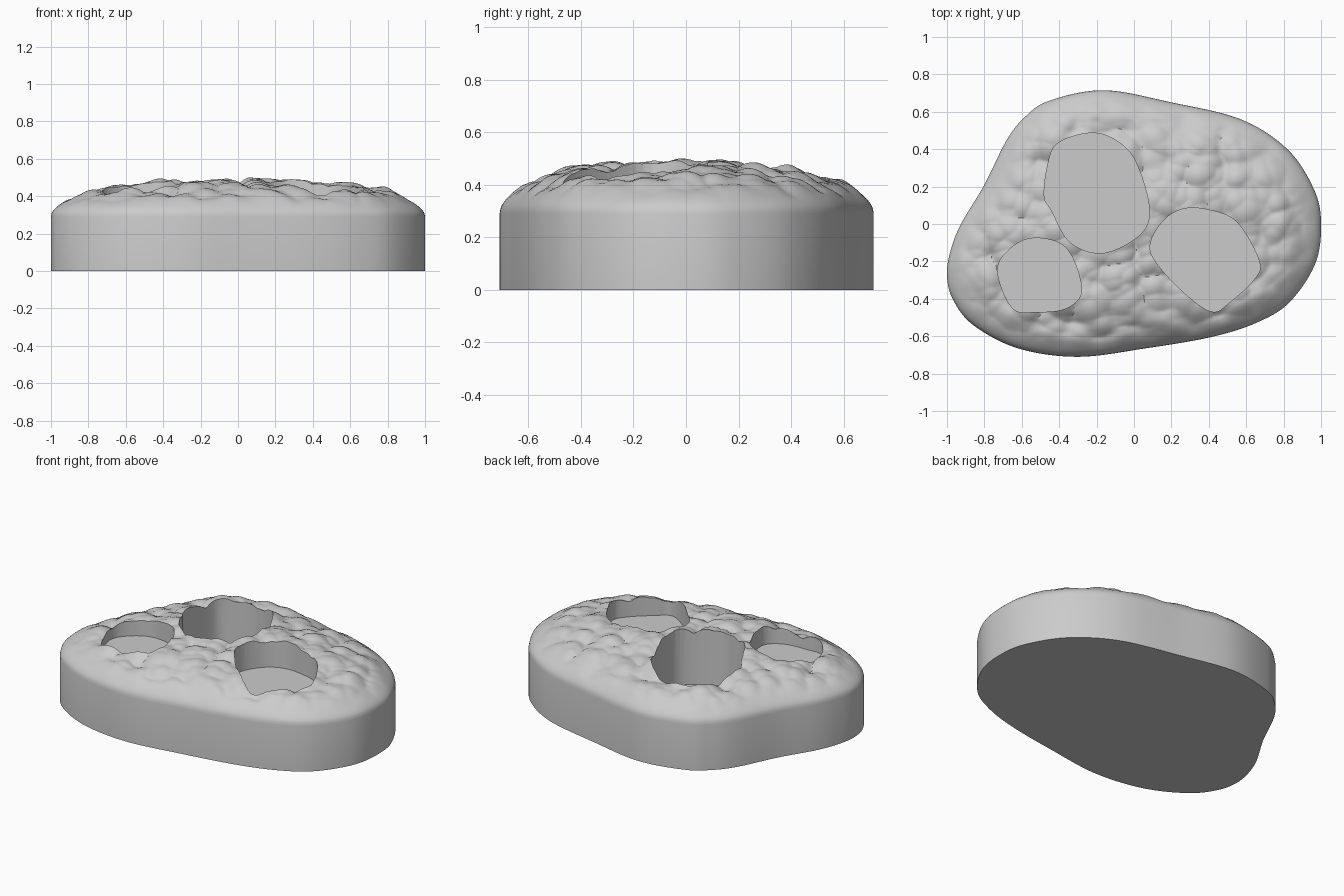
import bpy
import bmesh
import math
from mathutils import Vector, noise

default_cube = bpy.data.objects.get("Cube")
if default_cube:
    bpy.data.objects.remove(default_cube, do_unlink=True)

WALL_TOP = 0.29
DOME_HEIGHT = 0.185

# Plan outlines as control points
OUTLINE = [(-1, -.27), (-.98, -.14), (-.925, 0), (-.8, .21), (-.68, .45), (-.58, .575),
           (-.45, .66), (-.16, .715), (.2, .65), (.57, .56), (.82, .4), (.96, .19),
           (1, .01), (.97, -.21), (.83, -.42), (.65, -.53), (.41, -.605), (.06, -.665),
           (-.3, -.71), (-.62, -.665), (-.86, -.54), (-.97, -.4)]
BACK_POCKET = [(-.48, .15), (-.46, .32), (-.41, .43), (-.25, .485), (-.12, .46),
               (0, .35), (.08, .1), (.04, -.05), (-.16, -.155), (-.34, -.1), (-.44, .07)]
SMALL_POCKET = [(-.73, -.25), (-.66, -.13), (-.53, -.075), (-.36, -.13),
                (-.28, -.35), (-.36, -.45), (-.52, -.47), (-.65, -.45)]
SIDE_POCKET = [(.085, -.13), (.15, .01), (.26, .08), (.4, .075), (.55, .01),
               (.67, -.2), (.64, -.3), (.51, -.42), (.43, -.47), (.33, -.42), (.17, -.27)]


def smooth_loop(points, steps):
    """Closed Catmull-Rom curve through the control points."""
    pts = [Vector(p) for p in points]
    n = len(pts)
    loop = []
    for i in range(n):
        a, b, c, d = (pts[(i + k) % n] for k in (-1, 0, 1, 2))
        for s in range(steps):
            t = s / steps
            loop.append(0.5 * (2 * b + (c - a) * t + (2 * a - 5 * b + 4 * c - d) * t ** 2
                               + (3 * b - a - 3 * c + d) * t ** 3))
    return loop


def lumps(x, y):
    """Rounded pebbly relief made of two sizes of overlapping bumps."""
    warp = 0.03 * noise.noise(Vector((x * 4, y * 4, 3)))
    height = 0
    for scale, amount in ((6, 0.06), (10, 0.026)):
        near = noise.voronoi(Vector(((x + warp) * scale, (y - warp) * scale, 0.4)))[0][0]
        height += amount * (0.4 - near ** 2)
    return height + 0.012 * noise.noise(Vector((x * 3, y * 3, 7)))


def surface_height(x, y, t):
    dome = WALL_TOP + DOME_HEIGHT * math.sqrt(max(0, 1 - t ** 2.5))
    fade = min(1, max(0, (1 - t) / 0.22))
    return dome + lumps(x, y) * fade * fade * (3 - 2 * fade)


def new_object(name, bm):
    bmesh.ops.recalc_face_normals(bm, faces=bm.faces[:])
    mesh = bpy.data.meshes.new(name)
    bm.to_mesh(mesh)
    bm.free()
    obj = bpy.data.objects.new(name, mesh)
    bpy.context.collection.objects.link(obj)
    return obj


def bridge(bm, ring_a, ring_b):
    n = len(ring_a)
    for i in range(n):
        j = (i + 1) % n
        bm.faces.new((ring_a[i], ring_a[j], ring_b[j], ring_b[i]))


def make_stone(name):
    """Straight wall, flat base and a lumpy domed top built from rings."""
    loop = smooth_loop(OUTLINE, 12)
    bm = bmesh.new()
    base = [bm.verts.new((p.x, p.y, 0)) for p in loop]
    bm.faces.new(base)
    previous = base
    rings = 76
    for r in range(rings):
        t = 1 - (r / rings) ** 1.25     # closer rings near the rounded shoulder
        ring = [bm.verts.new((p.x * t, p.y * t, surface_height(p.x * t, p.y * t, t)))
                for p in loop]
        bridge(bm, previous, ring)
        previous = ring
    tip = bm.verts.new((0, 0, surface_height(0, 0, 0)))
    for i, v in enumerate(previous):
        bm.faces.new((v, previous[(i + 1) % len(previous)], tip))
    return new_object(name, bm)


def make_cutter(name, outline, floor):
    bm = bmesh.new()
    loop = smooth_loop(outline, 5)
    low = [bm.verts.new((p.x, p.y, floor)) for p in loop]
    high = [bm.verts.new((p.x, p.y, 0.8)) for p in loop]
    bm.faces.new(low)
    bm.faces.new(high)
    bridge(bm, low, high)
    cutter = new_object(name, bm)
    cutter.hide_render = True
    return cutter


# Single plain material
grey = bpy.data.materials.new("light_grey")
grey.use_nodes = True
colour = (0.6, 0.6, 0.6, 1)
grey.diffuse_color = colour
grey.node_tree.nodes["Principled BSDF"].inputs["Base Color"].default_value = colour

# Stone body
stone = make_stone("stone_base")
stone.data.materials.append(grey)
bpy.ops.object.select_all(action="DESELECT")
bpy.context.view_layer.objects.active = stone
stone.select_set(True)

# Three flat-floored pockets sunk into the top
for label, outline, floor in (("back_pocket", BACK_POCKET, 0.14),
                              ("small_pocket", SMALL_POCKET, 0.355),
                              ("side_pocket", SIDE_POCKET, 0.315)):
    cutter = make_cutter(label + "_cutter", outline, floor)
    cutter.data.materials.append(grey)
    cut = stone.modifiers.new(label, "BOOLEAN")
    cut.operation = "DIFFERENCE"
    cut.solver = "EXACT"
    cut.object = cutter
    bpy.ops.object.modifier_apply(modifier=cut.name)
    bpy.data.objects.remove(cutter, do_unlink=True)

bpy.ops.object.shade_smooth_by_angle(angle=math.radians(40))
